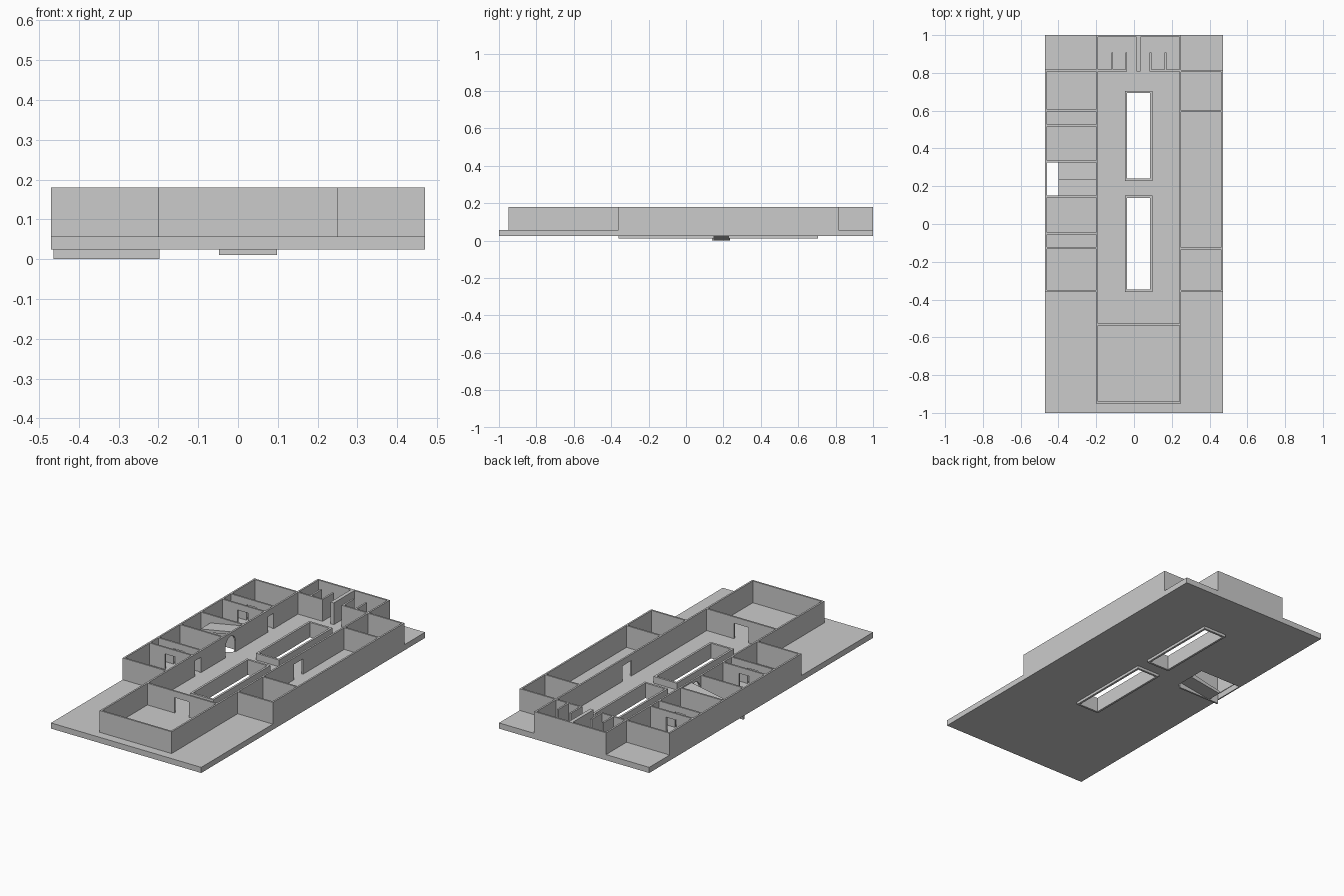
import bpy, bmesh, math

if "Cube" in bpy.data.objects:
    bpy.data.objects.remove(bpy.data.objects["Cube"])

FLOOR, TOP, T = 0.057, 0.18, 0.01


def prism(name, pts, vec):
    """Extrude a flat polygon of 3D points along vec."""
    bm = bmesh.new()
    face = bm.faces.new([bm.verts.new(p) for p in pts])
    ext = bmesh.ops.extrude_face_region(bm, geom=[face])
    bmesh.ops.translate(bm, vec=vec, verts=[g for g in ext["geom"] if isinstance(g, bmesh.types.BMVert)])
    bmesh.ops.recalc_face_normals(bm, faces=bm.faces)
    me = bpy.data.meshes.new(name)
    bm.to_mesh(me)
    bm.free()
    ob = bpy.data.objects.new(name, me)
    bpy.context.collection.objects.link(ob)
    return ob


def box(name, x0, x1, y0, y1, z0, z1):
    return prism(name, [(x0, y0, z0), (x1, y0, z0), (x1, y1, z0), (x0, y1, z0)], (0, 0, z1 - z0))


def wall(name, axis, pos, a, b, doors=(), t=T):
    """Wall along x or y, centred on pos; doors are (start, end, height, arched)."""
    prof = [(a, TOP), (a, FLOOR)]
    for lo, hi, h, arched in doors:
        prof.append((lo, FLOOR))
        if arched:
            r, c = (hi - lo) / 2, (hi + lo) / 2
            prof += [(c - r * math.cos(math.pi * i / 8), FLOOR + h - r + r * math.sin(math.pi * i / 8))
                     for i in range(9)]
        else:
            prof += [(lo, FLOOR + h), (hi, FLOOR + h)]
        prof.append((hi, FLOOR))
    prof += [(b, FLOOR), (b, TOP)]
    if axis == 'x':
        return prism(name, [(s, pos - t / 2, z) for s, z in prof], (0, t, 0))
    return prism(name, [(pos - t / 2, s, z) for s, z in prof], (t, 0, 0))


# Ground slab with courtyard and stair openings
slab = box("floor_slab", -0.47, 0.47, -1, 1, 0.025, FLOOR)
courts = [(-0.36, 0.15), (0.228, 0.705)]
holes = [(-0.042, 0.092, lo + 0.006, hi - 0.006) for lo, hi in courts]
holes.append((-0.463, -0.2, 0.15, 0.325))
for hole in holes:
    cutter = box("opening_cutter", *hole, -0.1, 0.3)
    cutter.hide_render = True
    cutter.hide_set(True)
    mod = slab.modifiers.new("opening", 'BOOLEAN')
    mod.operation = 'DIFFERENCE'
    mod.solver = 'EXACT'
    mod.object = cutter

# Courtyard parapets
for lo, hi in courts:
    for x in (-0.048, 0.086):
        box("courtyard_parapet_side", x, x + 0.012, lo, hi, 0.01, 0.095)
    for y in (lo, hi - 0.012):
        box("courtyard_parapet_end", -0.036, 0.086, y, y + 0.012, 0.01, 0.095)

# Central hall long walls
H = 0.087
wall("hall_wall_left", 'y', -0.195, -0.95, 1.0,
     [(-0.115, -0.06, H, False), (0.16, 0.25, 0.105, True), (0.54, 0.59, H, False)])
wall("hall_wall_right", 'y', 0.245, -0.95, 1.0, [(0.145, 0.225, H, False)])

# Central hall cross walls
wall("hall_front_wall", 'x', -0.945, -0.19, 0.24)
wall("hall_inner_wall", 'x', -0.533, -0.19, 0.24, [(-0.02, 0.07, H, False)])
wall("hall_back_wall", 'x', 0.995, -0.19, 0.24)

# Washroom partitions at the back
wall("washroom_wall_left", 'x', 0.812, -0.19, -0.036)
wall("washroom_wall_right", 'x', 0.812, 0.083, 0.24)
wall("washroom_divider", 'y', 0.024, 0.807, 0.99, t=0.021)
for x in (-0.115, -0.041, 0.088, 0.167):
    wall("stall_partition", 'y', x, 0.817, 0.907)

# Side wing outer walls
wall("left_wing_outer_wall", 'y', -0.465, -0.36, 0.82)
wall("right_wing_outer_wall", 'y', 0.465, -0.36, 0.815)

# Side wing partitions; the lobby walls carry doors
lobby_door = [(-0.365, -0.3, H, False)]
for y, doors in ((-0.355, ()), (-0.127, lobby_door), (-0.05, lobby_door), (0.145, ()),
                 (0.33, ()), (0.522, lobby_door), (0.6, lobby_door), (0.812, ())):
    wall("left_wing_partition", 'x', y, -0.46, -0.2, doors)
for y in (-0.355, -0.13, 0.597, 0.81):
    wall("right_wing_partition", 'x', y, 0.25, 0.46)

# Stair flights, one going down and one going up, and the stair cheek
prism("stair_flight_down", [(-0.2, 0.15, FLOOR), (-0.4, 0.15, 0.015), (-0.4, 0.15, 0.0), (-0.2, 0.15, 0.03)],
      (0, 0.085, 0))
prism("stair_flight_up", [(-0.2, 0.235, 0.172), (-0.4, 0.235, 0.135), (-0.4, 0.235, 0.12), (-0.2, 0.235, 0.155)],
      (0, 0.09, 0))
box("stair_cheek", -0.463, -0.197, 0.14, 0.15, 0.0, 0.026)
